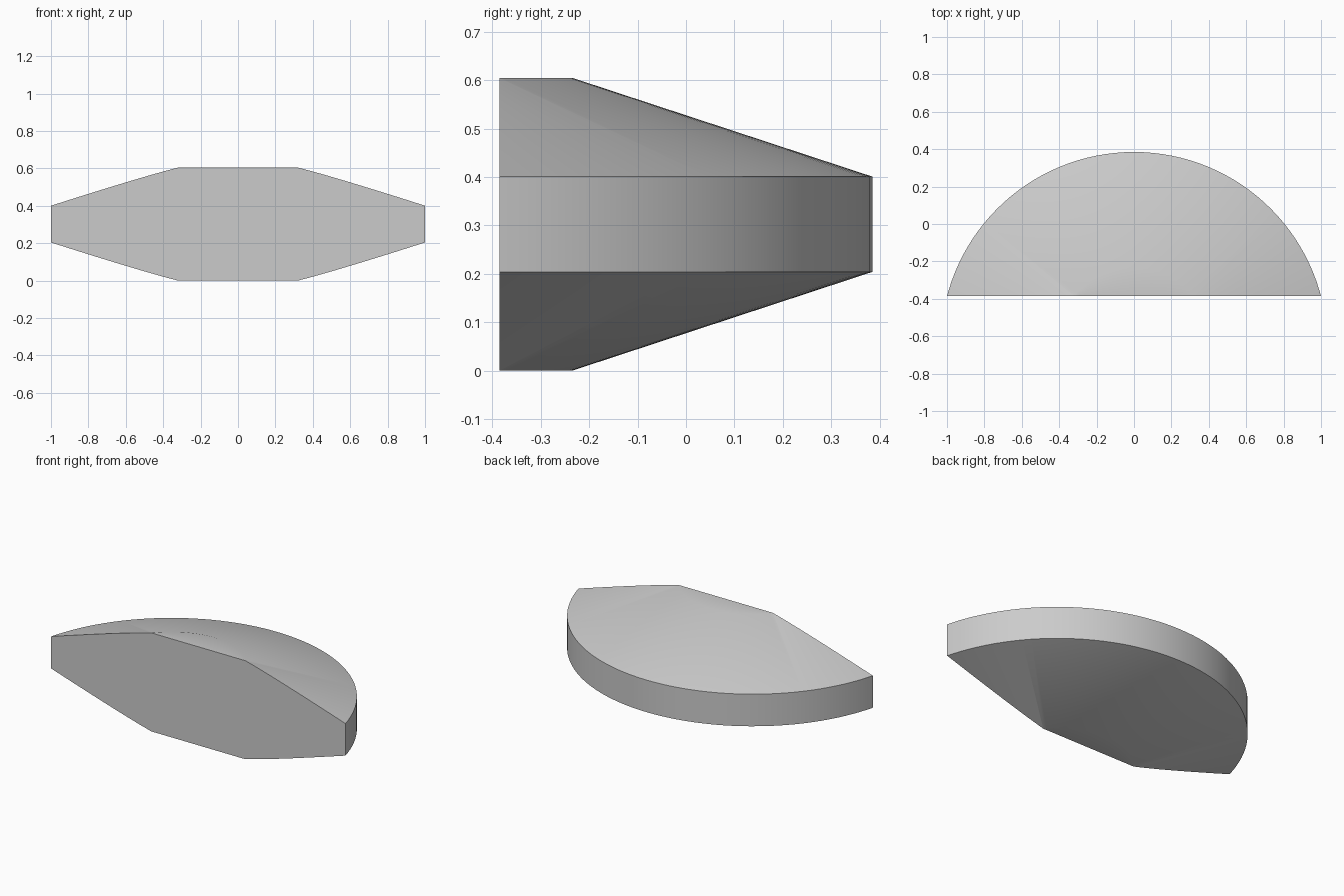
import bpy, bmesh, math
from mathutils import Matrix, Vector

cube = bpy.data.objects.get("Cube")
if cube:
    bpy.data.objects.remove(cube, do_unlink=True)

# Single plain grey
grey = bpy.data.materials.new("plain_grey")
grey.use_nodes = True
colour = (0.6, 0.6, 0.6, 1)
grey.diffuse_color = colour
grey.node_tree.nodes["Principled BSDF"].inputs["Base Color"].default_value = colour

# Bevelled disc: half profile (radius, height) spun around its axis
AXIS_Y, FRONT_Y = -0.649, -0.385
profile = [(0, 0), (0.414, 0), (1.034, 0.204), (1.034, 0.401), (0.414, 0.605), (0, 0.605)]
bm = bmesh.new()
verts = [bm.verts.new((r, AXIS_Y, z)) for r, z in profile]
edges = [bm.edges.new(pair) for pair in zip(verts, verts[1:])]
bmesh.ops.spin(bm, geom=verts + edges, cent=(0, AXIS_Y, 0), axis=(0, 0, 1),
               angle=math.tau, steps=128)
bmesh.ops.remove_doubles(bm, verts=bm.verts, dist=1e-4)

# Slice off the front and close the flat face
cut = bmesh.ops.bisect_plane(bm, geom=bm.verts[:] + bm.edges[:] + bm.faces[:],
                             plane_co=(0, FRONT_Y, 0), plane_no=(0, -1, 0),
                             clear_outer=True)
rim = [e for e in cut["geom_cut"] if isinstance(e, bmesh.types.BMEdge)]
bmesh.ops.contextual_create(bm, geom=rim)
bmesh.ops.recalc_face_normals(bm, faces=bm.faces)

mesh = bpy.data.meshes.new("half_disc_body")
bm.to_mesh(mesh)
bm.free()
mesh.materials.append(grey)
body = bpy.data.objects.new("half_disc_body", mesh)
bpy.context.collection.objects.link(body)

# Smooth curved sides, sharp rims
bpy.ops.object.select_all(action="DESELECT")
body.select_set(True)
bpy.context.view_layer.objects.active = body
bpy.ops.object.shade_smooth_by_angle(angle=math.radians(30))
